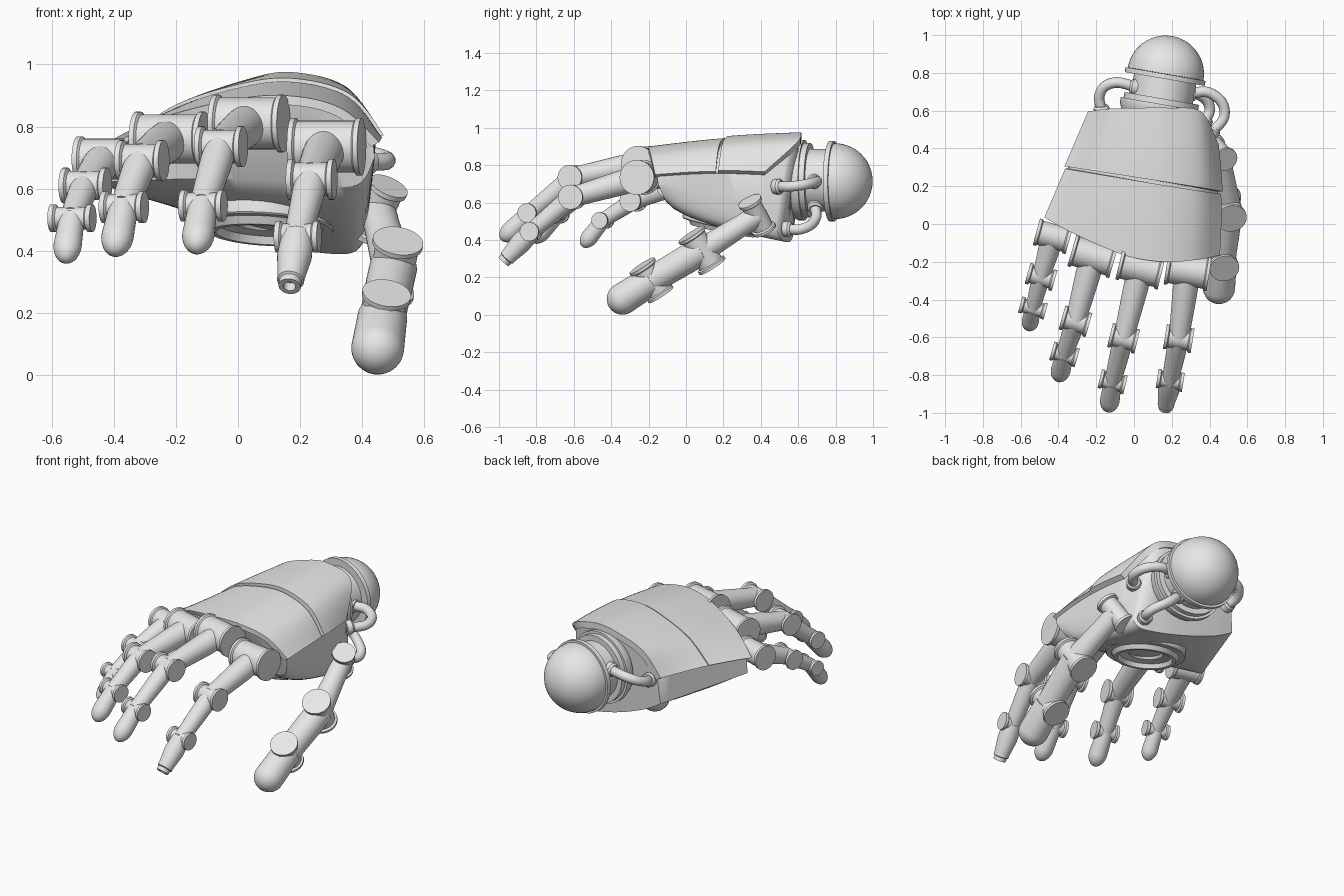
import bpy, bmesh, math
from mathutils import Vector as V

if "Cube" in bpy.data.objects:
    bpy.data.objects.remove(bpy.data.objects["Cube"])

metal = bpy.data.materials.new("light_grey_metal")
metal.use_nodes = True
metal.diffuse_color = (0.8, 0.8, 0.8, 1)
metal.node_tree.nodes["Principled BSDF"].inputs["Base Color"].default_value = metal.diffuse_color
parts = []


def finish(name, bm):
    bmesh.ops.remove_doubles(bm, verts=bm.verts, dist=1e-5)
    bmesh.ops.recalc_face_normals(bm, faces=bm.faces)
    mesh = bpy.data.meshes.new(name)
    bm.to_mesh(mesh)
    bm.free()
    mesh.materials.append(metal)
    ob = bpy.data.objects.new(name, mesh)
    bpy.context.collection.objects.link(ob)
    parts.append(ob)


def lathe(name, origin, axis, profile, seg=36):
    """Revolve (radius, distance) pairs about an axis."""
    rot = V(axis).to_track_quat('Z', 'Y')
    bm = bmesh.new()
    rings = []
    for r, t in profile:
        angles = [2 * math.pi * k / seg for k in range(seg)]
        rings.append([bm.verts.new(V(origin) + rot @ V((r * math.cos(a), r * math.sin(a), t)))
                      for a in angles])
    for a, b in zip(rings, rings[1:]):
        for k in range(seg):
            j = (k + 1) % seg
            bm.faces.new((a[k], a[j], b[j], b[k]))
    finish(name, bm)


def dome(r, start, length, steps=8):
    return [(r * math.cos(a), start + length * math.sin(a))
            for a in (math.pi / 2 * k / steps for k in range(steps + 1))]


def spool(name, centre, axis, radius, half, core):
    """Hinge barrel with a thin flange at each end."""
    side = [(0, half), (radius, half), (radius, half - .016), (core, half - .022)]
    lathe(name, centre, axis, [(r, -t) for r, t in side] + side[::-1])


def link(name, a, b, r0, r1):
    d = b - a
    lathe(name, a, d, [(0, 0), (r0, 0), (r0, d.length * .3), (r1, d.length * .85),
                       (r1, d.length), (0, d.length)])


def spline(pts, u):
    """Smooth curve through the points."""
    n = len(pts) - 1
    i = min(int(u * n), n - 1)
    t = u * n - i
    p = [V(pts[min(max(i + k, 0), n)]) for k in (-1, 0, 1, 2)]
    return .5 * (2 * p[1] + (p[2] - p[0]) * t + (2 * p[0] - 5 * p[1] + 4 * p[2] - p[3]) * t * t
                 + (3 * p[1] - p[0] - 3 * p[2] + p[3]) * t ** 3)


def slab(name, top, bottom, nu=36, nv=14):
    """Solid between two surfaces given as functions of (u, v)."""
    bm = bmesh.new()
    grid = [[[bm.verts.new(f(i / nu, j / nv)) for i in range(nu + 1)]
             for j in range(nv + 1)] for f in (top, bottom)]
    for g in grid:
        for j in range(nv):
            for i in range(nu):
                bm.faces.new((g[j][i], g[j][i + 1], g[j + 1][i + 1], g[j + 1][i]))
    t, b = grid
    for j in (0, nv):
        for i in range(nu):
            bm.faces.new((t[j][i], t[j][i + 1], b[j][i + 1], b[j][i]))
    for i in (0, nu):
        for j in range(nv):
            bm.faces.new((t[j][i], t[j + 1][i], b[j + 1][i], b[j][i]))
    finish(name, bm)


# Hand back and palm outlines, from the little finger side to the thumb side
back_front = [(-.475, .035, .715), (-.3, -.06, .81), (-.05, -.165, .88),
              (.15, -.2, .9), (.33, -.19, .86), (.455, -.165, .75)]
back_rear = [(-.235, .595, .735), (-.13, .61, .875), (.04, .615, .945),
             (.18, .615, .965), (.35, .595, .915), (.44, .42, .76)]
palm_front = [(-.455, .05, .62), (-.22, -.03, .63), (0, -.09, .63),
              (.2, -.11, .62), (.38, -.11, .61), (.44, -.15, .7)]
palm_rear = [(-.23, .58, .57), (-.1, .58, .5), (.1, .575, .43),
             (.3, .55, .39), (.4, .5, .42), (.43, .43, .6)]


def back(u, v, inset=0):
    p = spline(back_front, u).lerp(spline(back_rear, u), v)
    p += V((.015 * u, 0, .012)) * math.sin(math.pi * v)
    return p + (V((.1, p.y, .55)) - p).normalized() * inset


def palm(u, v):
    p = spline(palm_front, u).lerp(spline(palm_rear, u), v)
    sag = .05 * math.sin(math.pi * v ** .6) * math.sin(math.pi * u) ** .5 if 0 < u < 1 else 0
    return p - V((0, 0, sag))


slab("palm_body", lambda u, v: back(u, .02 + .97 * v, .022), palm)


# Straight slanting seam between the two back plates
def seam(u):
    a, b = [p.y + .165 * p.x - .24 for p in (spline(back_front, u), spline(back_rear, u))]
    return a / (a - b)


def front_v(u, w):
    return (seam(u) - .012) * w


def rear_v(u, w):
    s = seam(u) + .01
    return s + (1 - s) * w


slab("front_back_plate", lambda u, w: back(u, front_v(u, w)),
     lambda u, w: back(u, front_v(u, w), .03))
slab("rear_back_plate", lambda u, w: back(u, rear_v(u, w), -.01),
     lambda u, w: back(u, rear_v(u, w), .03))

# Round port in the palm
lathe("palm_port", (.085, .2, .475), (-.06, -.2, -1),
      [(0, -.08), (.225, -.08), (.225, -.005), (.22, 0), (.19, 0), (.175, .025), (.155, .025),
       (.145, 0), (.1, -.01), (.09, -.025), (0, -.025)], 48)

# Wrist: collar, neck, rim and ball
wrist_axis = V((.17, .985, 0))
wrist = V((.142, .635, .72))
lathe("wrist_collar", wrist, wrist_axis,
      [(0, -.06), (.2, -.06), (.215, -.03), (.215, .0), (.2, .0), (.2, .03), (.165, .03), (0, .03)], 48)
lathe("wrist_neck", wrist, wrist_axis, [(0, 0), (.167, 0), (.167, .15), (0, .15)], 48)
rim = V((.165, .78, .715))
lathe("wrist_rim", rim, wrist_axis, [(0, -.012), (.215, -.012), (.215, .014), (0, .014)], 48)
lathe("wrist_ball", rim, wrist_axis, [(0, 0)] + dome(.203, .015, .203, 14), 48)

# Hoses from the wrist to the body
hoses = {
    "thumb_side_hose": [(.28, .69, .715), (.41, .69, .71), (.48, .59, .69), (.4, .47, .685)],
    "little_side_hose": [(.03, .72, .78), (-.12, .745, .77), (-.18, .69, .74), (-.17, .59, .71)],
    "lower_hose": [(.24, .69, .59), (.33, .69, .51), (.4, .62, .46), (.37, .53, .46)],
}
for name, pts in hoses.items():
    curve = bpy.data.curves.new(name, 'CURVE')
    curve.dimensions = '3D'
    curve.bevel_depth = .028
    curve.bevel_resolution = 4
    s = curve.splines.new('BEZIER')
    s.bezier_points.add(len(pts) - 1)
    for bp, p in zip(s.bezier_points, pts):
        bp.co = p
        bp.handle_left_type = bp.handle_right_type = 'AUTO'
    curve.materials.append(metal)
    bpy.context.collection.objects.link(bpy.data.objects.new(name, curve))
    for end, a, b in (("wrist", pts[0], pts[1]), ("body", pts[3], pts[2])):
        a, b = V(a), V(b)
        lathe(name + "_" + end + "_collar", a.lerp(b, .25), b - a,
              [(0, -.03), (.04, -.03), (.042, .0), (.034, .012), (0, .012)], 24)

# Fingers: knuckle, middle joint, end joint, tip; knuckle radius and half width
fingers = {
    "index": ([(.285, -.245, .735), (.237, -.607, .63), (.192, -.828, .445), (.166, -.975, .285)], .093, .115),
    "middle": ([(.035, -.23, .81), (-.055, -.605, .735), (-.113, -.835, .545), (-.136, -.988, .4)], .093, .115),
    "ring": ([(-.218, -.17, .76), (-.31, -.515, .69), (-.368, -.69, .54), (-.4, -.825, .39)], .088, .115),
    "little": ([(-.43, -.065, .695), (-.492, -.28, .61), (-.535, -.445, .505), (-.557, -.555, .365)], .073, .09),
}
for name, (pts, radius, half) in fingers.items():
    k, m, e, tip = [V(p) for p in pts]
    axis = (e - k).cross(V((0, 0, 1)))
    name += "_finger"
    slim = .87 if name.startswith("little") else 1
    spool(name + "_knuckle", k, axis, radius, half, radius * .9)
    spool(name + "_middle_joint", m, axis, .066 * slim, .074, .054 * slim)
    spool(name + "_end_joint", e, axis, .051 * slim, .07, .042 * slim)
    link(name + "_base_link", k, m, .066 * slim, .056 * slim)
    link(name + "_middle_link", m, e, .052 * slim, .046 * slim)
    d = tip - e
    r = .052 * slim
    if name.startswith("index"):
        # Hollow fingertip
        L = d.length
        prof = [(0, 0), (r, 0), (r * 1.08, L * .4), (.044, L * .8), (.044, L * .88), (.036, L * .9),
                (.036, L), (.02, L), (.02, L * .85), (0, L * .85)]
    else:
        prof = [(0, 0), (r * .9, 0)] + dome(r, d.length - r * 1.5, r * 1.5)
    lathe(name + "_tip", e, d, prof)

# Thumb
base, mid, end, tip = [V(p) for p in
                       [(.45, .38, .53), (.5, .085, .345), (.465, -.185, .185), (.443, -.41, .04)]]
axis = V((.15, -.54, .83))
spool("thumb_base_joint", base, (.08, -.09, .175), .066, .095, .055)
spool("thumb_middle_joint", mid, axis, .082, .105, .07)
spool("thumb_end_joint", end, axis, .079, .095, .068)
link("thumb_base_link", base, mid, .058, .066)
link("thumb_middle_link", mid, end, .077, .074)
d = tip - end
lathe("thumb_tip", end, d, [(0, 0), (.08, 0)] + dome(.085, d.length - .085, .085))

# Smooth shading with sharp creases
bpy.ops.object.select_all(action='DESELECT')
for ob in parts:
    ob.select_set(True)
bpy.context.view_layer.objects.active = parts[0]
bpy.ops.object.shade_smooth_by_angle(angle=math.radians(32))
